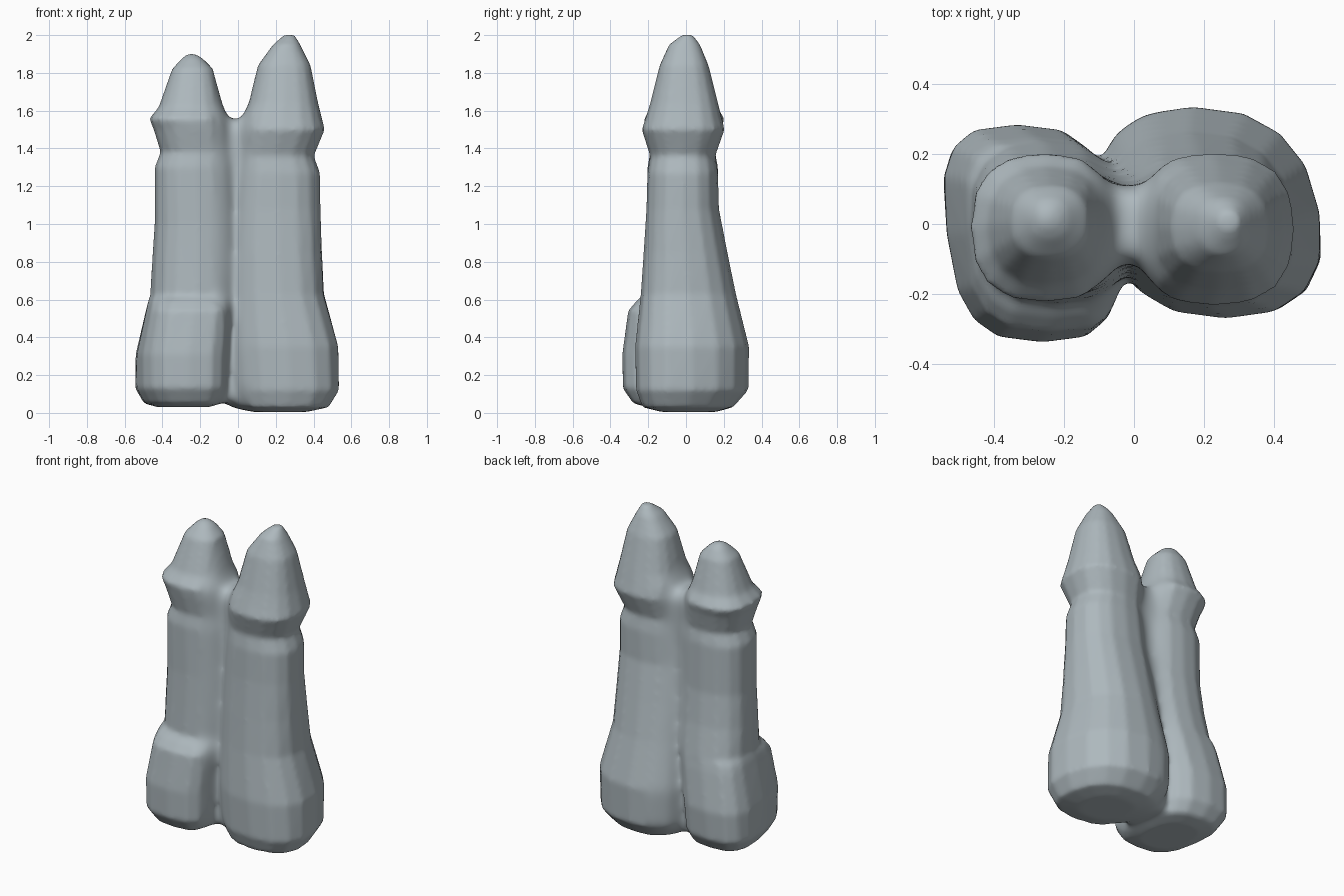
import bpy, bmesh, math

SIDES = 16

def tower(name, rings, mat, skew=0.0):
    """Loft rounded rings given as (z, x0, x1, y0, y1, roundness exponent)."""
    bm = bmesh.new()
    loops = []
    for z, x0, x1, y0, y1, e in rings:
        cx, cy, rx, ry = (x0 + x1) / 2, (y0 + y1) / 2, (x1 - x0) / 2, (y1 - y0) / 2
        k = skew * max(0, 1 - z / 1.4)
        loop = []
        for i in range(SIDES):
            a = 2 * math.pi * i / SIDES
            c, s = math.cos(a), math.sin(a)
            px = math.copysign(abs(c) ** (2 / e), c)
            py = math.copysign(abs(s) ** (2 / e), s)
            loop.append(bm.verts.new((cx + rx * px - k * ry * py, cy + ry * py, z)))
        loops.append(loop)
    for lo, hi in zip(loops, loops[1:]):
        for i in range(SIDES):
            j = (i + 1) % SIDES
            bm.faces.new((lo[i], lo[j], hi[j], hi[i]))
    bm.faces.new(loops[0][::-1])
    bm.faces.new(loops[-1])
    bmesh.ops.recalc_face_normals(bm, faces=bm.faces)
    me = bpy.data.meshes.new(name)
    bm.to_mesh(me)
    bm.free()
    me.materials.append(mat)
    ob = bpy.data.objects.new(name, me)
    bpy.context.collection.objects.link(ob)
    return ob

stone = bpy.data.materials.new("blue_grey")
stone.diffuse_color = (0.42, 0.48, 0.51, 1)

# taller right tower with pointed cap
right = tower("twin_towers", [
    (0.005, 0.08, 0.36, -0.13, 0.16, 2.3),
    (0.03, -0.04, 0.475, -0.23, 0.25, 2.4),
    (0.12, -0.09, 0.53, -0.265, 0.33, 2.4),
    (0.35, -0.10, 0.53, -0.27, 0.335, 2.4),
    (0.63, -0.075, 0.455, -0.24, 0.265, 2.4),
    (0.85, -0.06, 0.445, -0.225, 0.22, 2.4),
    (1.08, -0.04, 0.437, -0.21, 0.175, 2.4),
    (1.27, -0.02, 0.435, -0.205, 0.17, 2.4),
    (1.36, -0.01, 0.402, -0.19, 0.155, 2.4),
    (1.50, 0.0, 0.46, -0.235, 0.205, 2.5),
    (1.56, 0.015, 0.445, -0.215, 0.19, 2.5),
    (1.64, 0.055, 0.425, -0.19, 0.17, 2.5),
    (1.84, 0.105, 0.385, -0.14, 0.12, 2.5),
    (1.95, 0.185, 0.33, -0.09, 0.075, 2.3),
    (2.002, 0.245, 0.30, -0.02, 0.035, 2.0)], stone, 0.2)

# shorter left tower with a step bulging forward at the foot
left = tower("left_tower", [
    (0.03, -0.42, -0.16, -0.20, 0.14, 2.5),
    (0.05, -0.49, -0.09, -0.28, 0.22, 2.9),
    (0.13, -0.535, -0.07, -0.335, 0.275, 3.0),
    (0.31, -0.535, -0.06, -0.338, 0.285, 3.0),
    (0.54, -0.485, -0.04, -0.307, 0.25, 3.2),
    (0.59, -0.475, -0.03, -0.265, 0.24, 3.0),
    (0.62, -0.465, -0.01, -0.23, 0.235, 2.5),
    (0.80, -0.455, 0.0, -0.22, 0.20, 2.4),
    (1.00, -0.442, 0.0, -0.21, 0.175, 2.4),
    (1.30, -0.442, -0.01, -0.205, 0.17, 2.4),
    (1.38, -0.41, -0.02, -0.19, 0.155, 2.4),
    (1.50, -0.447, -0.03, -0.215, 0.185, 2.4),
    (1.557, -0.47, -0.045, -0.225, 0.205, 2.5),
    (1.62, -0.42, -0.075, -0.175, 0.165, 2.4),
    (1.82, -0.35, -0.13, -0.10, 0.11, 2.4),
    (1.88, -0.295, -0.19, -0.04, 0.07, 2.2),
    (1.902, -0.265, -0.23, 0.0, 0.035, 2.0)], stone, 0.15)

# narrow web filling the valley between the towers
web = tower("web", [
    (0.06, -0.14, 0.06, -0.13, 0.17, 3),
    (0.5, -0.14, 0.06, -0.14, 0.17, 3),
    (1.2, -0.14, 0.08, -0.115, 0.11, 3),
    (1.5, -0.14, 0.10, -0.11, 0.11, 3),
    (1.55, -0.10, 0.06, -0.08, 0.08, 3)], stone)

# fuse into one skin
for other in (left, web):
    m = right.modifiers.new("fuse", "BOOLEAN")
    m.operation = "UNION"
    m.solver = "EXACT"
    m.object = other
    bpy.context.view_layer.objects.active = right
    bpy.ops.object.modifier_apply(modifier=m.name)
    bpy.data.objects.remove(other)
m = right.modifiers.new("even_skin", "REMESH")
m.mode = "VOXEL"
m.voxel_size = 0.015
bpy.ops.object.modifier_apply(modifier=m.name)

# soften the creases where the towers meet, lightly soften the rest
bm = bmesh.new()
bm.from_mesh(right.data)
seam = [v for v in bm.verts if abs(v.co.x + 0.03) < 0.1 and v.co.y > -0.26]
for _ in range(20):
    bmesh.ops.smooth_vert(bm, verts=seam, factor=0.5, use_axis_x=True, use_axis_y=True, use_axis_z=True)
for _ in range(2):
    bmesh.ops.smooth_vert(bm, verts=bm.verts, factor=0.5, use_axis_x=True, use_axis_y=True, use_axis_z=True)
for f in bm.faces:
    f.smooth = True
    f.material_index = 0
bm.to_mesh(right.data)
bm.free()
